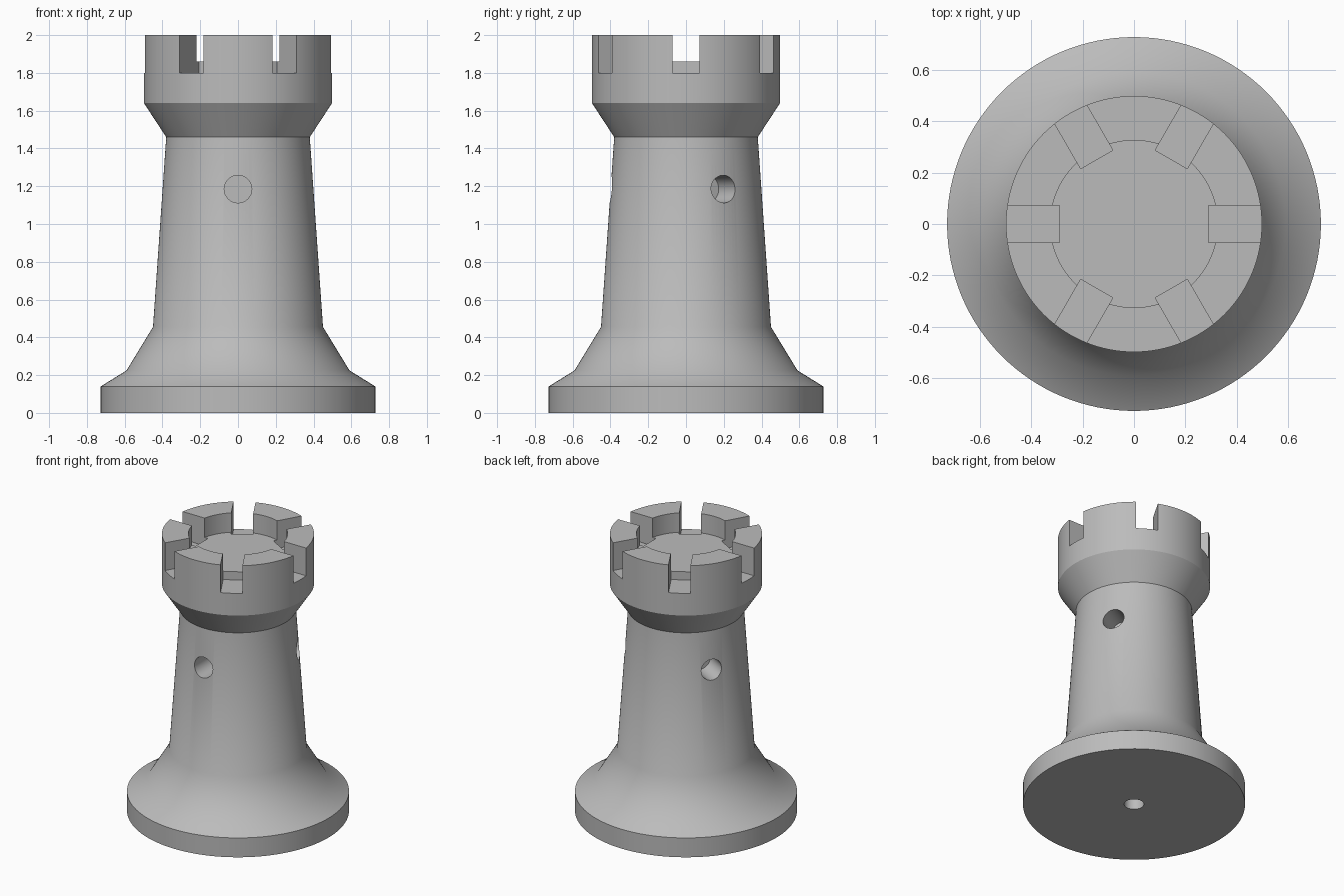
import bpy
import bmesh
from math import radians, cos, sin
from mathutils import Matrix, Vector

cube = bpy.data.objects.get("Cube")
if cube:
    bpy.data.objects.remove(cube, do_unlink=True)

grey = bpy.data.materials.new("plain grey")
grey.use_nodes = True
grey.diffuse_color = (0.5, 0.5, 0.5, 1)
grey.node_tree.nodes["Principled BSDF"].inputs["Base Color"].default_value = grey.diffuse_color


def make_object(name, bm):
    bmesh.ops.recalc_face_normals(bm, faces=bm.faces)
    mesh = bpy.data.meshes.new(name)
    bm.to_mesh(mesh)
    bm.free()
    mesh.materials.append(grey)
    obj = bpy.data.objects.new(name, mesh)
    bpy.context.collection.objects.link(obj)
    return obj


def lathe(name, profile, steps=128):
    """Spin an (r, z) outline that starts and ends on the axis."""
    bm = bmesh.new()
    verts = [bm.verts.new((r, 0, z)) for r, z in profile]
    edges = [bm.edges.new(pair) for pair in zip(verts, verts[1:])]
    bmesh.ops.spin(bm, geom=verts + edges, cent=(0, 0, 0), axis=(0, 0, 1),
                   angle=radians(360), steps=steps)
    bmesh.ops.remove_doubles(bm, verts=bm.verts, dist=0.0001)
    # Close both ends with one flat cap each
    bmesh.ops.dissolve_verts(bm, verts=[v for v in bm.verts if v.co.xy.length < 0.001])
    return make_object(name, bm)


def cut(target, bm):
    """Subtract a bmesh solid from the target and discard the cutter."""
    cutter = make_object("cutter", bm)
    cutter.hide_render = True
    mod = target.modifiers.new("cut", "BOOLEAN")
    mod.operation = "DIFFERENCE"
    mod.solver = "EXACT"
    mod.object = cutter
    bpy.context.view_layer.objects.active = target
    bpy.ops.object.modifier_apply(modifier=mod.name)
    bpy.data.objects.remove(cutter, do_unlink=True)


def cylinder(bm, radius, depth, matrix, segments=48):
    bmesh.ops.create_cone(bm, cap_ends=True, segments=segments, radius1=radius,
                          radius2=radius, depth=depth, matrix=matrix)


# Tower body with flared foot and head, and a sunken roof
tower = lathe("tower", [
    (0, 0), (0.727, 0), (0.727, 0.14), (0.59, 0.225), (0.45, 0.455),
    (0.38, 1.46), (0.498, 1.64), (0.498, 2), (0.325, 2), (0.325, 1.86), (0, 1.86)])

# Six battlement notches, slightly deeper than the roof floor
notches = bmesh.new()
for i in range(6):
    turn = Matrix.Rotation(radians(60 * i), 4, "Z")
    place = turn @ Matrix.Translation((0.445, 0, 2)) @ Matrix.Diagonal((0.31, 0.144, 0.4, 1))
    bmesh.ops.create_cube(notches, size=1, matrix=place)
cut(tower, notches)

# Three blind round windows
windows = bmesh.new()
for angle in (30, 150, 270):
    a = radians(angle)
    out = Vector((cos(a), sin(a), 0))
    place = Matrix.Translation(out * 0.41 + Vector((0, 0, 1.185)))
    cylinder(windows, 0.073, 0.38, place @ out.to_track_quat("Z", "Y").to_matrix().to_4x4())
cut(tower, windows)

# Round socket under the foot
socket = bmesh.new()
cylinder(socket, 0.065, 0.4, Matrix.Identity(4))
cut(tower, socket)

bpy.ops.object.select_all(action="DESELECT")
tower.select_set(True)
bpy.context.view_layer.objects.active = tower
bpy.ops.object.shade_smooth_by_angle(angle=radians(30))
